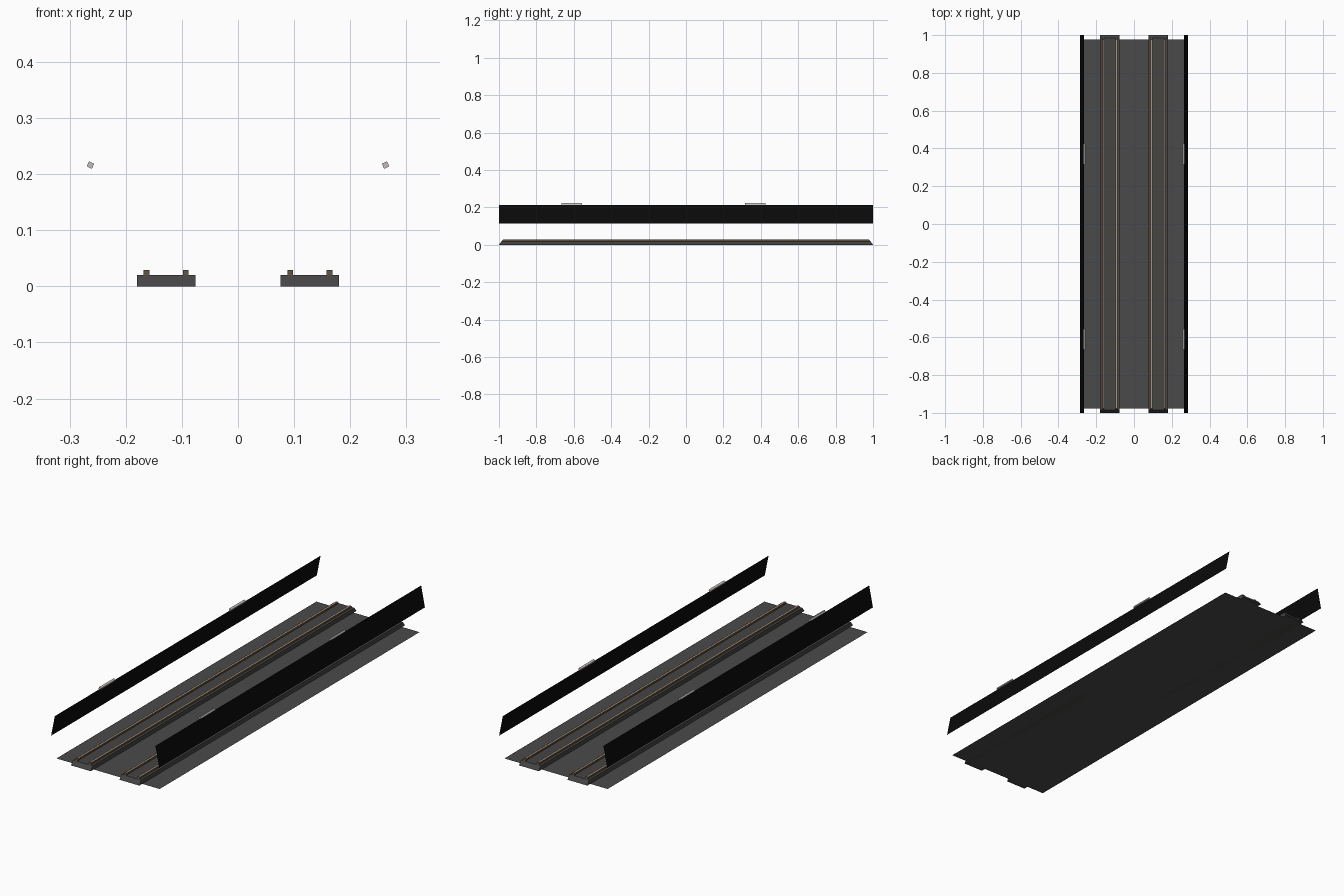
import bpy, math
from mathutils import Matrix, Vector

if "Cube" in bpy.data.objects:
    bpy.data.objects.remove(bpy.data.objects["Cube"])


def material(name, rgb):
    m = bpy.data.materials.new(name)
    m.diffuse_color = (*rgb, 1)
    m.use_nodes = True
    m.node_tree.nodes["Principled BSDF"].inputs["Base Color"].default_value = m.diffuse_color
    return m


CONCRETE = material("dark concrete", (0.068, 0.068, 0.068))
BED = material("track bed grey", (0.06, 0.058, 0.057))
BLACK = material("wall black", (0.003, 0.003, 0.003))
TAN = material("rail tan", (0.42, 0.30, 0.20))
RUST = material("rail side brown", (0.10, 0.075, 0.045))
LAMP = material("lamp grey", (0.55, 0.51, 0.49))


def mesh_object(name, verts, faces, mats, indices=None):
    me = bpy.data.meshes.new(name)
    me.from_pydata(verts, [], faces)
    for m in mats:
        me.materials.append(m)
    if indices:
        me.polygons.foreach_set("material_index", indices)
    ob = bpy.data.objects.new(name, me)
    bpy.context.collection.objects.link(ob)
    return ob


def sheet(name, a, b, half, mat):
    """Flat sheet swept along y between two (x, z) points."""
    v = [(a[0], -half, a[1]), (b[0], -half, b[1]), (b[0], half, b[1]), (a[0], half, a[1])]
    return mesh_object(name, v, [(0, 1, 2, 3)], [mat])


def prism(name, x0, x1, z0, z1, half0, half1, mats, indices):
    """Bar along y whose ends slope in from half0 at the bottom to half1 on top."""
    v = [(x, s * h, z) for z, h in ((z0, half0), (z1, half1))
         for x, s in ((x0, -1), (x1, -1), (x1, 1), (x0, 1))]
    f = [(3, 2, 1, 0), (4, 5, 6, 7), (0, 1, 5, 4), (2, 3, 7, 6), (1, 2, 6, 5), (3, 0, 4, 7)]
    return mesh_object(name, v, f, mats, indices)


# Floor
sheet("floor", (-0.272, 0.0), (0.272, 0.0), 0.978, CONCRETE)

for side, label in ((-1, "left"), (1, "right")):
    # Raised bed with sloping ends
    x0, x1 = sorted((side * 0.076, side * 0.180))
    prism(label + "_track_bed", x0, x1, 0.0, 0.02, 1.0, 0.985, [BED], [0] * 6)
    # Two rails with tan heads and brown sides
    for x, part in ((0.093, "inner"), (0.163, "outer")):
        c = side * x
        prism(f"{label}_{part}_rail", c - 0.005, c + 0.005, 0.02, 0.029, 0.985, 0.978,
              [RUST, TAN], [0, 1, 0, 0, 0, 0])
    # Leaning wall panel
    sheet(label + "_wall", (side * 0.285, 0.113), (side * 0.265, 0.212), 1.0, BLACK)
    # Lamps along the top edge of the wall
    for i, y in enumerate((-0.61, 0.371)):
        lamp = prism(f"{label}_lamp_{i + 1}", -0.005, 0.005, -0.005, 0.005, 0.055, 0.055,
                     [LAMP], [0] * 6)
        lamp.matrix_world = (Matrix.Translation(Vector((side * 0.263, y, 0.216)))
                             @ Matrix.Rotation(-side * math.radians(24), 4, 'Y'))
